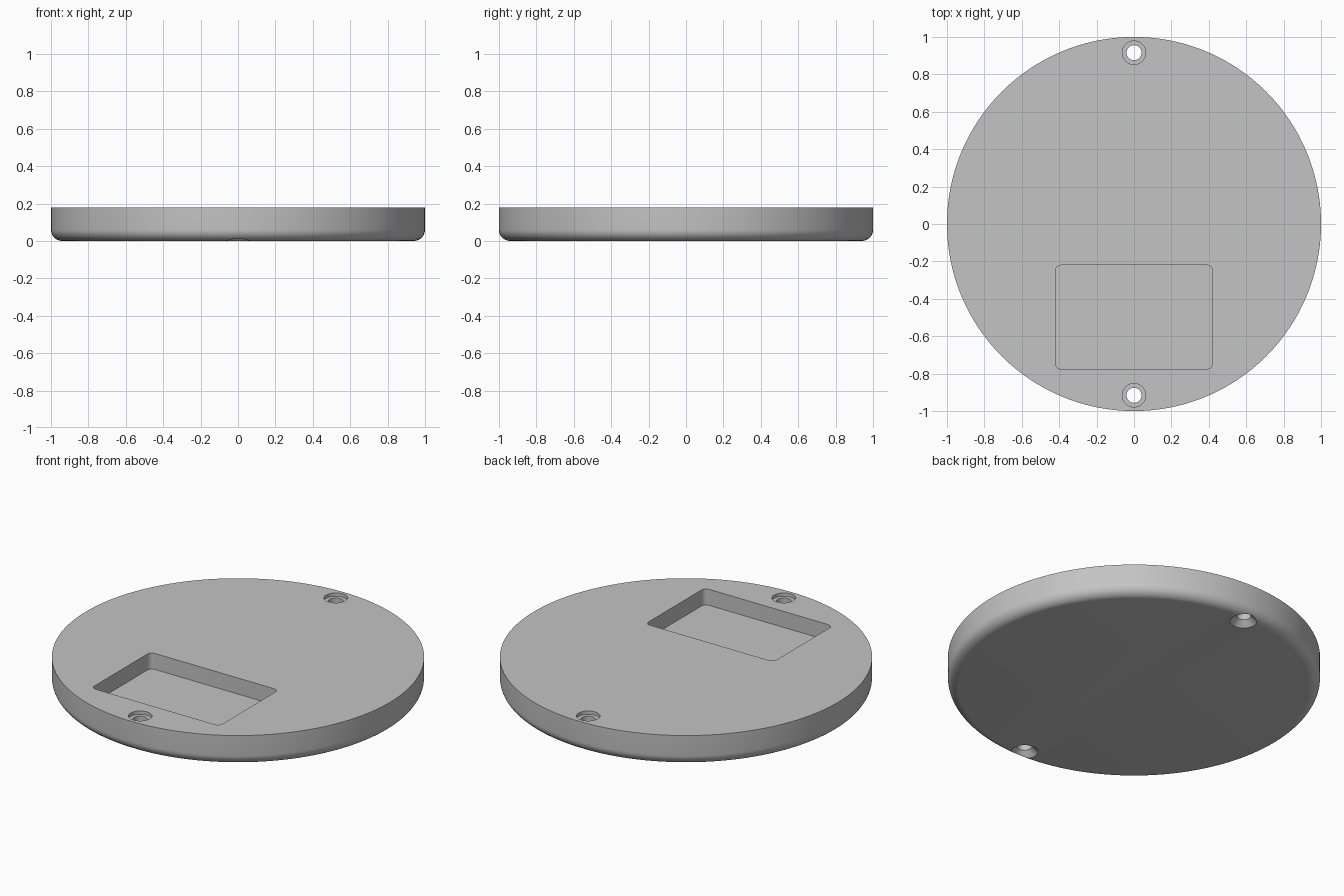
import bpy
import bmesh
from math import pi, sin, cos, radians

if "Cube" in bpy.data.objects:
    bpy.data.objects.remove(bpy.data.objects["Cube"], do_unlink=True)

HEIGHT = 0.18
FILLET = 0.06
HOLE_Y = 0.916

grey = bpy.data.materials.new("plain grey")
grey.use_nodes = True
color = (0.55, 0.55, 0.55, 1)
grey.diffuse_color = color
grey.node_tree.nodes["Principled BSDF"].inputs["Base Color"].default_value = color


def add_object(name, bm):
    bmesh.ops.recalc_face_normals(bm, faces=bm.faces)
    mesh = bpy.data.meshes.new(name)
    bm.to_mesh(mesh)
    bm.free()
    mesh.materials.append(grey)
    obj = bpy.data.objects.new(name, mesh)
    bpy.context.collection.objects.link(obj)
    return obj


def lathe(name, profile, sides, y=0):
    """Closed solid turned about z from (radius, height) points."""
    bm = bmesh.new()
    rings = [[bm.verts.new((r * cos(2 * pi * i / sides), y + r * sin(2 * pi * i / sides), z))
              for i in range(sides)] for r, z in profile]
    for a, b in zip(rings, rings[1:]):
        for i in range(sides):
            j = (i + 1) % sides
            bm.faces.new((a[i], a[j], b[j], b[i]))
    bm.faces.new(rings[0])
    bm.faces.new(rings[-1])
    return add_object(name, bm)


def rounded_box(name, x, y0, y1, z0, z1, radius):
    """Box with rounded vertical edges."""
    bm = bmesh.new()
    bmesh.ops.create_cube(bm, size=1)
    for v in bm.verts:
        v.co = (v.co.x * 2 * x, y1 if v.co.y > 0 else y0, z1 if v.co.z > 0 else z0)
    upright = [e for e in bm.edges if abs(e.verts[0].co.z - e.verts[1].co.z) > 0.01]
    bmesh.ops.bevel(bm, geom=upright, offset=radius, segments=6, profile=0.5, affect='EDGES')
    return add_object(name, bm)


# Disc with a rounded lower rim
steps = 10
rim = [(1 - FILLET + FILLET * sin(pi / 2 * i / steps), FILLET - FILLET * cos(pi / 2 * i / steps))
       for i in range(steps + 1)]
disc = lathe("round_base", rim + [(1, HEIGHT)], 160)

# Rectangular pocket in the top
cutters = [rounded_box("pocket_cutter", 0.42, -0.775, -0.22, HEIGHT - 0.095, HEIGHT + 0.1, 0.03)]

# Screw holes: countersunk below, shallow counterbore above
hole = [(0.123, -0.05), (0.04, 0.033), (0.04, HEIGHT - 0.02),
        (0.063, HEIGHT - 0.02), (0.063, HEIGHT + 0.05)]
for side, y in (("front", -HOLE_Y), ("back", HOLE_Y)):
    cutters.append(lathe(side + "_hole_cutter", hole, 40, y))

for cutter in cutters:
    cutter.hide_render = True
    cutter.hide_set(True)
    cutter.display_type = 'WIRE'
    mod = disc.modifiers.new(cutter.name, 'BOOLEAN')
    mod.operation = 'DIFFERENCE'
    mod.solver = 'EXACT'
    mod.object = cutter

# Apply the cuts, then smooth the curved walls
bpy.ops.object.select_all(action='DESELECT')
disc.select_set(True)
bpy.context.view_layer.objects.active = disc
for mod in list(disc.modifiers):
    bpy.ops.object.modifier_apply(modifier=mod.name)
for cutter in cutters:
    bpy.data.objects.remove(cutter, do_unlink=True)
bpy.ops.object.shade_smooth_by_angle(angle=radians(30))
